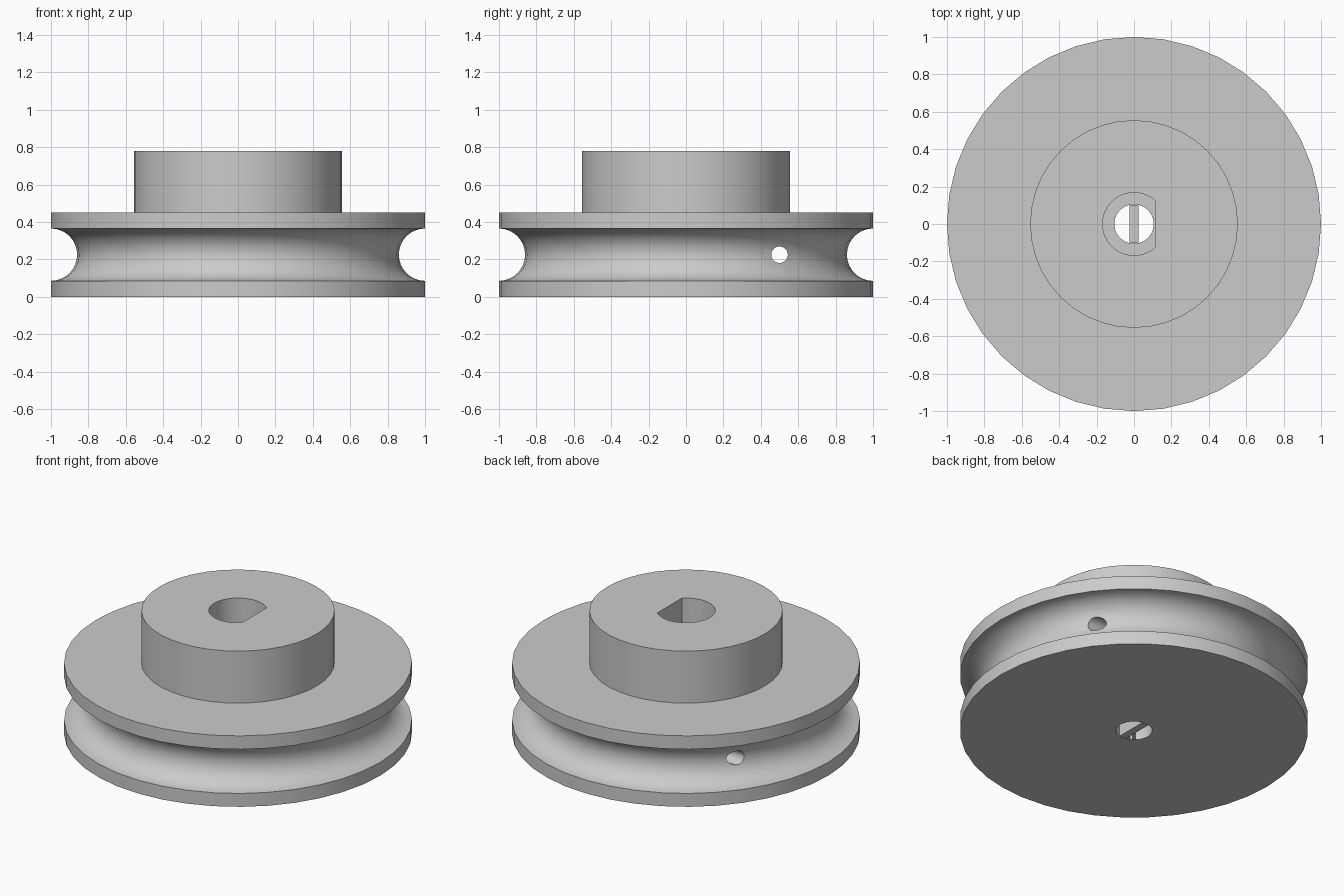
import bpy, bmesh, math
from mathutils import Matrix

SIDES = 40
FLANGE_R, HUB_R = 1.0, 0.555
FLANGE_TOP, HUB_TOP = 0.45, 0.78
GROOVE_Z, GROOVE_R = 0.225, 0.14
BORE_R, BORE_FLAT, BORE_FLOOR = 0.168, 0.115, 0.11
HOLE_R, CORD_Y = 0.105, 0.5

cube = bpy.data.objects.get("Cube")
if cube:
    bpy.data.objects.remove(cube, do_unlink=True)

grey = bpy.data.materials.new("light_grey")
grey.use_nodes = True
colour = (0.6, 0.6, 0.6, 1)
grey.diffuse_color = colour
grey.node_tree.nodes["Principled BSDF"].inputs["Base Color"].default_value = colour


def make_object(name, bm):
    bmesh.ops.recalc_face_normals(bm, faces=bm.faces)
    mesh = bpy.data.meshes.new(name)
    bm.to_mesh(mesh)
    bm.free()
    mesh.materials.append(grey)
    obj = bpy.data.objects.new(name, mesh)
    bpy.context.collection.objects.link(obj)
    return obj


def lathe(name, profile):
    """Revolve (radius, height) points around the z axis."""
    bm = bmesh.new()
    verts = [bm.verts.new((r, 0, z)) for r, z in profile]
    edges = [bm.edges.new(pair) for pair in zip(verts, verts[1:])]
    bmesh.ops.spin(bm, geom=verts + edges, cent=(0, 0, 0), axis=(0, 0, 1),
                   angle=math.tau, steps=SIDES, use_duplicate=False)
    bmesh.ops.remove_doubles(bm, verts=bm.verts, dist=1e-5)
    return make_object(name, bm)


def cylinder(name, radius, start, end, along_x=False):
    """Cylinder along z on the axis, or along x at the cord hole."""
    bm = bmesh.new()
    matrix = Matrix.Translation((0, 0, (start + end) / 2))
    if along_x:
        matrix = (Matrix.Translation((0, CORD_Y, GROOVE_Z))
                  @ Matrix.Rotation(math.pi / 2, 4, "Y") @ matrix)
    bmesh.ops.create_cone(bm, cap_ends=True, segments=SIDES, radius1=radius,
                          radius2=radius, depth=end - start, matrix=matrix)
    return make_object(name, bm)


def box(name, size, centre):
    bm = bmesh.new()
    bmesh.ops.create_cube(bm, size=1, matrix=Matrix.Translation(centre)
                          @ Matrix.Diagonal((*size, 1)))
    return make_object(name, bm)


def cut(target, cutter):
    mod = target.modifiers.new("cut", "BOOLEAN")
    mod.operation, mod.solver, mod.object = "DIFFERENCE", "EXACT", cutter
    bpy.context.view_layer.objects.active = target
    bpy.ops.object.modifier_apply(modifier=mod.name)
    bpy.data.objects.remove(cutter, do_unlink=True)


# Grooved wheel with its raised hub
steps = 16
groove = []
for i in range(steps + 1):
    a = math.pi * i / steps
    groove.append((FLANGE_R - GROOVE_R * math.sin(a), GROOVE_Z - GROOVE_R * math.cos(a)))
pulley = lathe("pulley_wheel", [(0, 0), (FLANGE_R, 0), *groove, (FLANGE_R, FLANGE_TOP),
                                (HUB_R, FLANGE_TOP), (HUB_R, HUB_TOP), (0, HUB_TOP)])

# D-shaped shaft bore, open at the top
bore = cylinder("bore_cutter", BORE_R, BORE_FLOOR, HUB_TOP + 0.1)
cut(bore, box("flat_cutter", (0.2, 1, 2), (BORE_FLAT + 0.1, 0, 0.5)))
cut(pulley, bore)

# Smaller hole through the floor of the bore
cut(pulley, cylinder("floor_hole_cutter", HOLE_R, -0.1, BORE_FLOOR + 0.1))

# Cord hole across the wheel, widened on the left side
cut(pulley, cylinder("cord_hole_cutter", 0.044, -1.2, 1.2, True))
cut(pulley, cylinder("knot_recess_cutter", 0.085, 0.0, 1.2, True))

# Thin bar across the floor hole
bar_width, bar_height = 0.046, 0.08
bar = box("floor_bar", (bar_width, 2 * math.sqrt(HOLE_R ** 2 - bar_width ** 2 / 4), bar_height),
          (0, 0, bar_height / 2))

# Smooth round walls, crisp rims
bpy.ops.object.select_all(action="DESELECT")
pulley.select_set(True)
bpy.context.view_layer.objects.active = pulley
bpy.ops.object.shade_smooth_by_angle(angle=math.radians(30))
